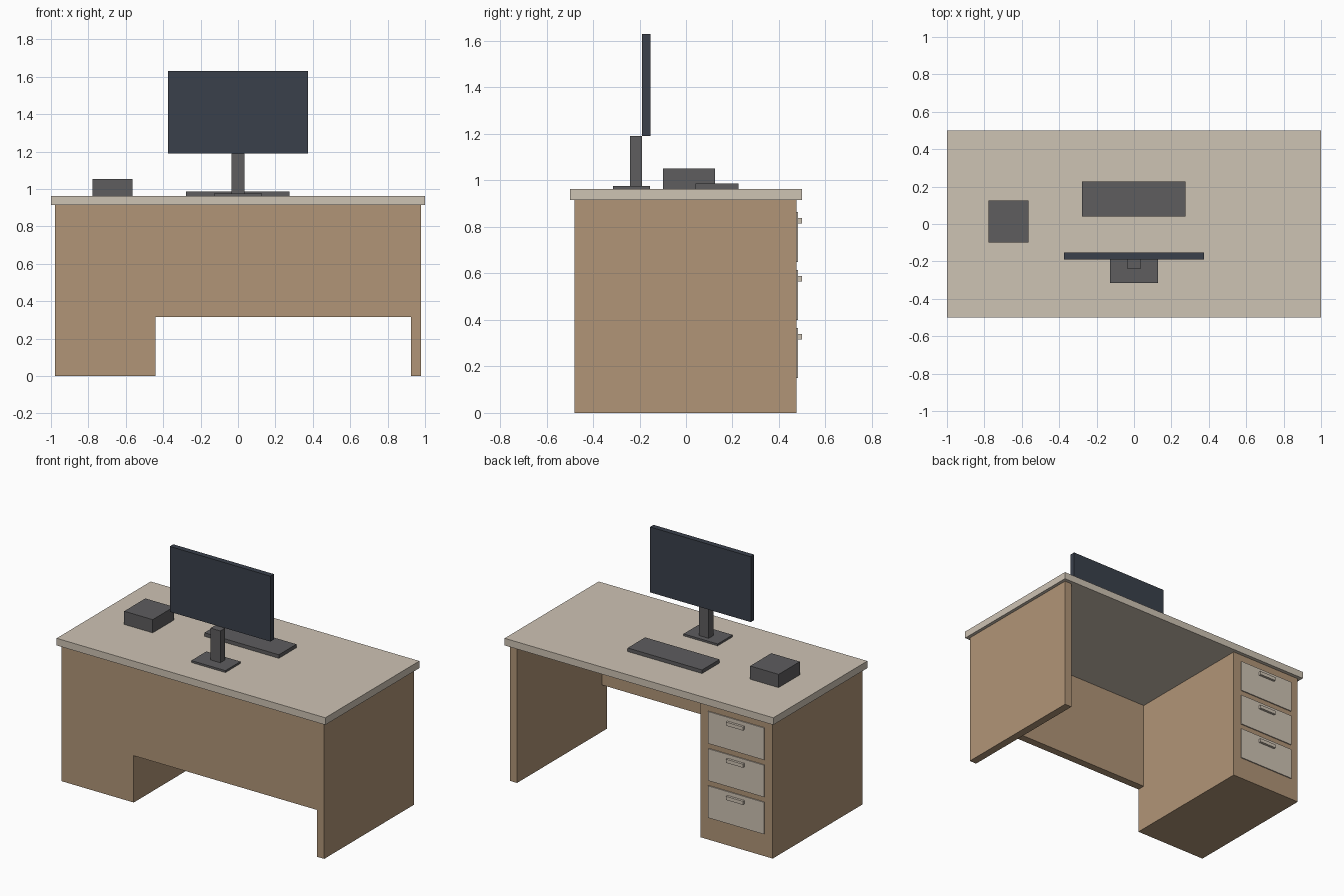
import bpy

cube = bpy.data.objects.get("Cube")
if cube:
    bpy.data.objects.remove(cube, do_unlink=True)


def material(name, rgb):
    """Flat material from 0-255 sRGB, stored as linear values."""
    linear = [((c / 255 + 0.055) / 1.055) ** 2.4 for c in rgb] + [1]
    mat = bpy.data.materials.new(name)
    mat.use_nodes = True
    mat.diffuse_color = linear
    bsdf = mat.node_tree.nodes["Principled BSDF"]
    bsdf.inputs["Base Color"].default_value = linear
    bsdf.inputs["Roughness"].default_value = 0.8
    return mat


wood = material("tan wood", (177, 149, 119))
pale = material("pale laminate", (206, 195, 180))
grey = material("dark grey plastic", (94, 93, 95))
navy = material("blue black screen", (58, 64, 75))


def box(name, x, y, z, mat):
    """Box spanning the given (low, high) range on each axis."""
    bpy.ops.mesh.primitive_cube_add(size=1, location=[sum(r) / 2 for r in (x, y, z)])
    obj = bpy.context.object
    obj.name = name
    obj.scale = [r[1] - r[0] for r in (x, y, z)]
    bpy.ops.object.transform_apply(location=False, rotation=False, scale=True)
    obj.data.materials.append(mat)
    return obj


# Desk body
under, top = 0.915, 0.963
front, back = -0.48, 0.475
box("desk_top", (-1, 1), (-0.5, 0.5), (under, top), pale)
box("drawer_pedestal", (-0.978, -0.44), (front, back), (0, under), wood)
box("end_panel", (0.925, 0.978), (front, back), (0, under), wood)
box("modesty_panel", (-0.44, 0.925), (front, front + 0.053), (0.315, under), wood)

# Drawers with handles, on the sitting side
for i in range(3):
    z = 0.15 + 0.25 * i
    box(f"drawer_front_{i + 1}", (-0.918, -0.5), (back, back + 0.007), (z, z + 0.215), pale)
    box(f"drawer_handle_{i + 1}", (-0.772, -0.646), (back + 0.007, 0.498),
        (z + 0.165, z + 0.189), pale)

# Monitor
box("monitor_base", (-0.127, 0.127), (-0.315, -0.155), (top, 0.976), grey)
box("monitor_stand", (-0.036, 0.036), (-0.24, -0.19), (0.976, 1.19), grey)
box("monitor_screen", (-0.375, 0.375), (-0.19, -0.153), (1.19, 1.63), navy)

# Items on the desk
box("keyboard", (-0.278, 0.276), (0.04, 0.226), (top, 0.987), grey)
box("desk_phone", (-0.777, -0.565), (-0.1, 0.125), (top, 1.052), grey)
